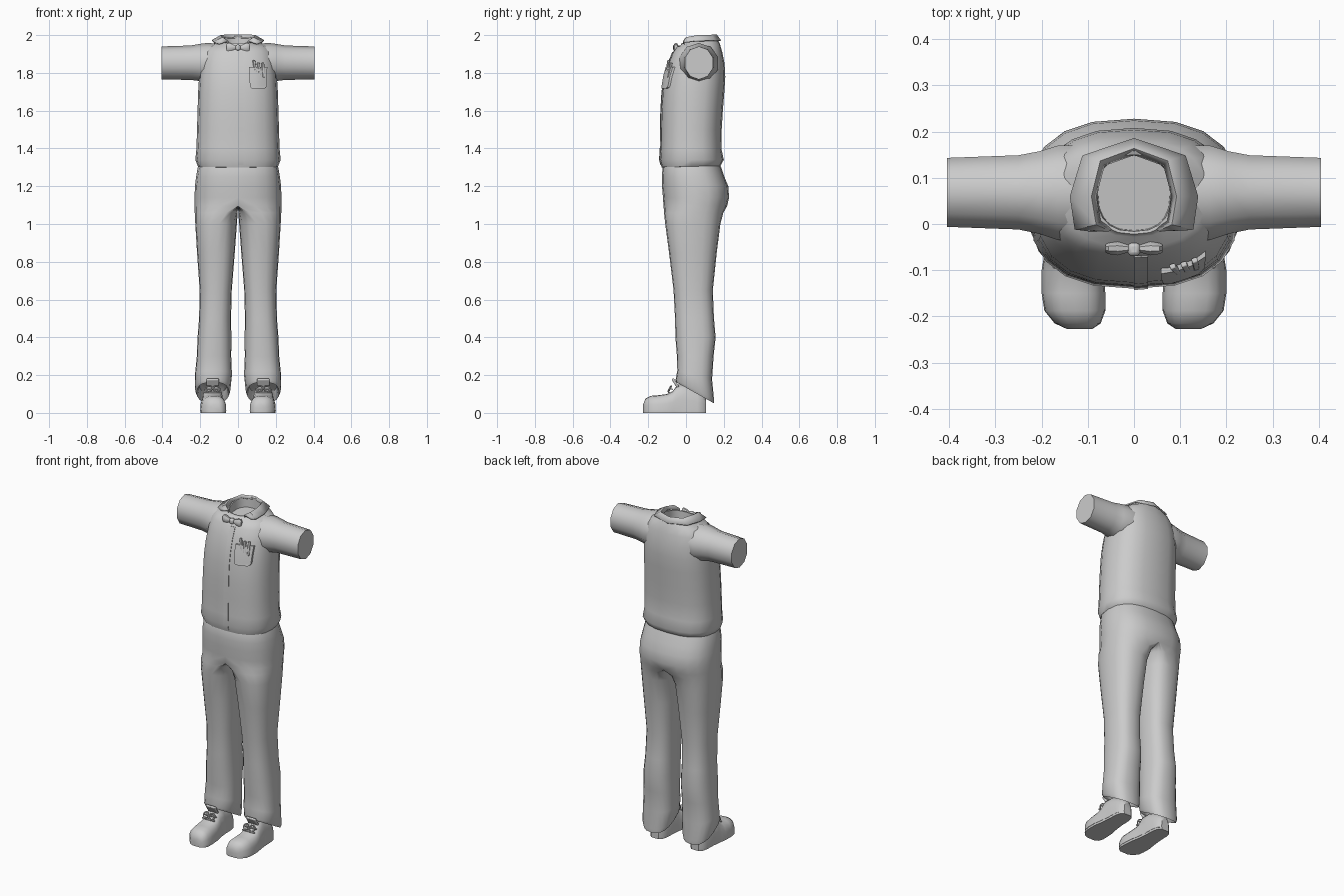
import bpy, bmesh
from math import sin, cos, pi, radians
from mathutils import Vector
from mathutils.bvhtree import BVHTree

if "Cube" in bpy.data.objects:
    bpy.data.objects.remove(bpy.data.objects["Cube"])


def power(v, n):
    return (abs(v) ** (2 / n)) * (1 if v >= 0 else -1)


def smooth(ob, angle=40):
    bpy.ops.object.select_all(action='DESELECT')
    ob.select_set(True)
    bpy.context.view_layer.objects.active = ob
    bpy.ops.object.shade_smooth_by_angle(angle=radians(angle))


def mirror(ob):
    m = ob.modifiers.new("mirror", 'MIRROR')
    m.merge_threshold = 0.0005
    return ob


def loft(name, rings, cap=True, drop_inner=False, angle=40, closed=True):
    """Skin a list of equal-length point rings."""
    bm = bmesh.new()
    rows = [[bm.verts.new(p) for p in r] for r in rings]
    n = len(rows[0])
    for a, b in zip(rows, rows[1:]):
        for i in range(n if closed else n - 1):
            j = (i + 1) % n
            bm.faces.new((a[i], a[j], b[j], b[i]))
    if cap:
        bm.faces.new(rows[0])
        bm.faces.new(rows[-1])
    bmesh.ops.recalc_face_normals(bm, faces=bm.faces)
    if drop_inner:
        bad = [f for f in bm.faces if all(v.co.x < 1e-5 for v in f.verts)]
        bmesh.ops.delete(bm, geom=bad, context='FACES')
    me = bpy.data.meshes.new(name)
    bm.to_mesh(me)
    bm.free()
    ob = bpy.data.objects.new(name, me)
    bpy.context.collection.objects.link(ob)
    smooth(ob, angle)
    return ob


def zring(z, xin, xc, xout, yf, yb, tilt=0, n=2.5, count=20):
    """Horizontal ring, optionally tilted; different inner and outer radii."""
    yc, ry, pts = (yf + yb) / 2, (yb - yf) / 2, []
    for i in range(count):
        a = 2 * pi * i / count
        c, s = power(round(cos(a), 6), n), power(round(sin(a), 6), n)
        x = xc + c * ((xout - xc) if c > 0 else (xc - xin))
        pts.append((x, yc + ry * s, z + tilt * ry * s))
    return pts


def xring(x, y0, y1, z0, z1, count=10, n=2.0):
    return [(x, (y0 + y1) / 2 + (y1 - y0) / 2 * power(cos(2 * pi * (i + .5) / count), n),
             (z0 + z1) / 2 + (z1 - z0) / 2 * power(sin(2 * pi * (i + .5) / count), n))
            for i in range(count)]


def box(name, loc, size, rot=(0, 0, 0), bevel=0.003):
    bpy.ops.mesh.primitive_cube_add(size=1, location=loc, rotation=[radians(r) for r in rot])
    ob = bpy.context.object
    ob.name = name
    ob.scale = size
    bpy.ops.object.transform_apply(location=True, rotation=True, scale=True)
    b = ob.modifiers.new("bevel", 'BEVEL')
    b.width = bevel
    b.segments = 2
    smooth(ob)
    return ob


# Shirt body, ending in a sunken neck opening
torso_rows = [
    (1.30, .203, -.118, .175, 0), (1.305, .212, -.129, .184, .03), (1.34, .226, -.14, .2, 0),
    (1.40, .220, -.136, .187, 0), (1.50, .217, -.135, .189, 0), (1.60, .214, -.133, .195, 0),
    (1.70, .211, -.127, .203, 0), (1.78, .206, -.114, .208, 0), (1.85, .198, -.095, .204, 0),
    (1.91, .185, -.070, .192, 0), (1.945, .155, -.050, .18, .06), (1.962, .105, -.028, .168, .15),
    (1.978, .088, -.022, .158, .22), (1.976, .080, -.016, .150, .22), (1.925, .078, -.014, .148, .1)]
torso = loft("shirt_body", [zring(z, -w, 0, w, f, b, t) for z, w, f, b, t in torso_rows])

# Short sleeves
mirror(loft("sleeves", [xring(*r) for r in (
    (.10, -.045, .175, 1.75, 1.955), (.165, -.04, .175, 1.745, 1.958), (.205, -.026, .162, 1.757, 1.953),
    (.25, -.016, .153, 1.763, 1.945), (.405, -.010, .147, 1.765, 1.94))]))

# Folded collar, open at the front
fold = [
    [(.05, -.012, 1.955), (.075, .005, 1.965), (.085, .06, 1.98), (.066, .128, 1.985), (0, .152, 1.985)],
    [(.055, -.016, 1.967), (.083, .0, 1.985), (.093, .06, 1.996), (.073, .136, 1.998), (0, .163, 1.998)],
    [(.10, -.012, 1.952), (.127, -.010, 1.962), (.137, .06, 1.970), (.11, .147, 1.972), (0, .183, 1.970)]]
collar = mirror(loft("collar", fold, cap=False, closed=False, angle=50))
thick = collar.modifiers.new("thickness", 'SOLIDIFY')
thick.thickness = .008
thick.offset = 0

# Bow tie
bow = [(-.062, .009, .016), (-.055, .013, .027), (-.035, .016, .022), (-.012, .009, .011)]
bow += [(-x, y, z) for x, y, z in reversed(bow)]
loft("bow_tie", [xring(x, -.053 - y, -.053 + y, 1.934 - z, 1.934 + z, 8) for x, y, z in bow])
box("bow_knot", (0, -.055, 1.934), (.026, .028, .03), bevel=.008)

# Shirt front details that follow the body surface
bpy.context.view_layer.update()
surface = BVHTree.FromObject(torso, bpy.context.evaluated_depsgraph_get())


def front(x, z):
    hit = surface.ray_cast(Vector((x, -1, z)), Vector((0, 1, 0)))[0]
    return hit.y if hit else 0


def patch(name, rows, t):
    rings = []
    for z, x0, x1 in rows:
        xs = [x0 + (x1 - x0) * k / 3 for k in range(4)]
        rings.append([(x, front(x, z) - t, z) for x in xs] +
                     [(x, front(x, z) + .008, z) for x in reversed(xs)])
    return loft(name, rings, angle=30)


patch("button_flap", [(z, 0, .03) for z in (1.312, 1.34, 1.4, 1.5, 1.6, 1.7, 1.78, 1.85, 1.91)], .003)
patch("chest_pocket", [(1.717, .075, .14), (1.722, .067, .148), (1.733, .063, .153),
                       (1.78, .060, .154), (1.83, .058, .155)], .012)
for i, (x, top) in enumerate(((.090, 1.868), (.112, 1.855), (.133, 1.855))):
    z = top - .04
    box(f"pen_{i}", (x, front(x, z) - .007, z), (.013, .012, .08), (-12, -6 + 4 * i, 20))

# Trousers: one half, D-shaped at the hips and round below the crotch
leg_rows = [
    (1.325, 0, 0, .203, -.113, .173), (1.30, 0, 0, .213, -.124, .186), (1.25, 0, 0, .222, -.128, .203),
    (1.20, 0, 0, .228, -.127, .224), (1.14, 0, 0, .230, -.122, .228), (1.095, 0, 0, .230, -.119, .218),
    (1.06, .002, .06, .229, -.116, .198), (1.00, .006, .10, .226, -.11, .182),
    (.85, .017, .11, .217, -.09, .163), (.65, .033, .115, .203, -.066, .142),
    (.50, .037, .122, .206, -.058, .148), (.40, .035, .125, .214, -.056, .157),
    (.30, .036, .128, .218, -.048, .146), (.20, .032, .13, .228, -.046, .138, -.25),
    (.125, .040, .133, .227, -.055, .148, -.5), (.107, .048, .133, .218, -.052, .147, -.56),
    (.115, .054, .133, .211, -.045, .140, -.55), (.15, .058, .133, .207, -.04, .135, -.5)]
mirror(loft("trousers", [zring(*r) for r in leg_rows], drop_inner=True, angle=60))

# Shoes: upper and sole share one outline (y, centre, half width, height)
shoe = [(-.227, .118, .028, .045), (-.215, .122, .05, .075), (-.188, .128, .066, .09),
        (-.15, .131, .069, .093), (-.10, .133, .067, .10), (-.07, .134, .061, .115),
        (-.045, .134, .057, .15), (0, .134, .052, .15), (.06, .134, .05, .12),
        (.09, .134, .042, .10), (.106, .134, .025, .08)]
mirror(loft("shoe_uppers", [[(c + w * power(cos(pi * k / 10), 2.7), y,
                              .012 + (h - .012) * power(round(sin(pi * k / 10), 6), 2.7))
                             for k in range(11)] for y, c, w, h in shoe]))
outline = [(c + w * .97, y) for y, c, w, h in shoe] + [(c - w * .97, y) for y, c, w, h in reversed(shoe)]
mirror(loft("shoe_soles", [[(x, y, z) for x, y in outline] for z in (0, .017)]))

# Tongue and laces
mirror(box("shoe_tongues", (.134, -.056, .158), (.066, .014, .055), (32, 0, 0), .006))
for i, (y, z) in enumerate(((-.092, .108), (-.074, .124))):
    mirror(box(f"lace_bar_{i}", (.134, y, z), (.085, .008, .008), (0, 0, 0)))
for side in (-1, 1):
    bpy.ops.mesh.primitive_torus_add(major_radius=.017, minor_radius=.004, major_segments=14,
                                     minor_segments=6, location=(.134 + side * .02, -.086, .128),
                                     rotation=(radians(60), radians(side * 15), 0))
    loop = bpy.context.object
    loop.name = "lace_loop"
    bpy.ops.object.transform_apply(location=True, rotation=True, scale=True)
    smooth(loop)
    mirror(loop)
